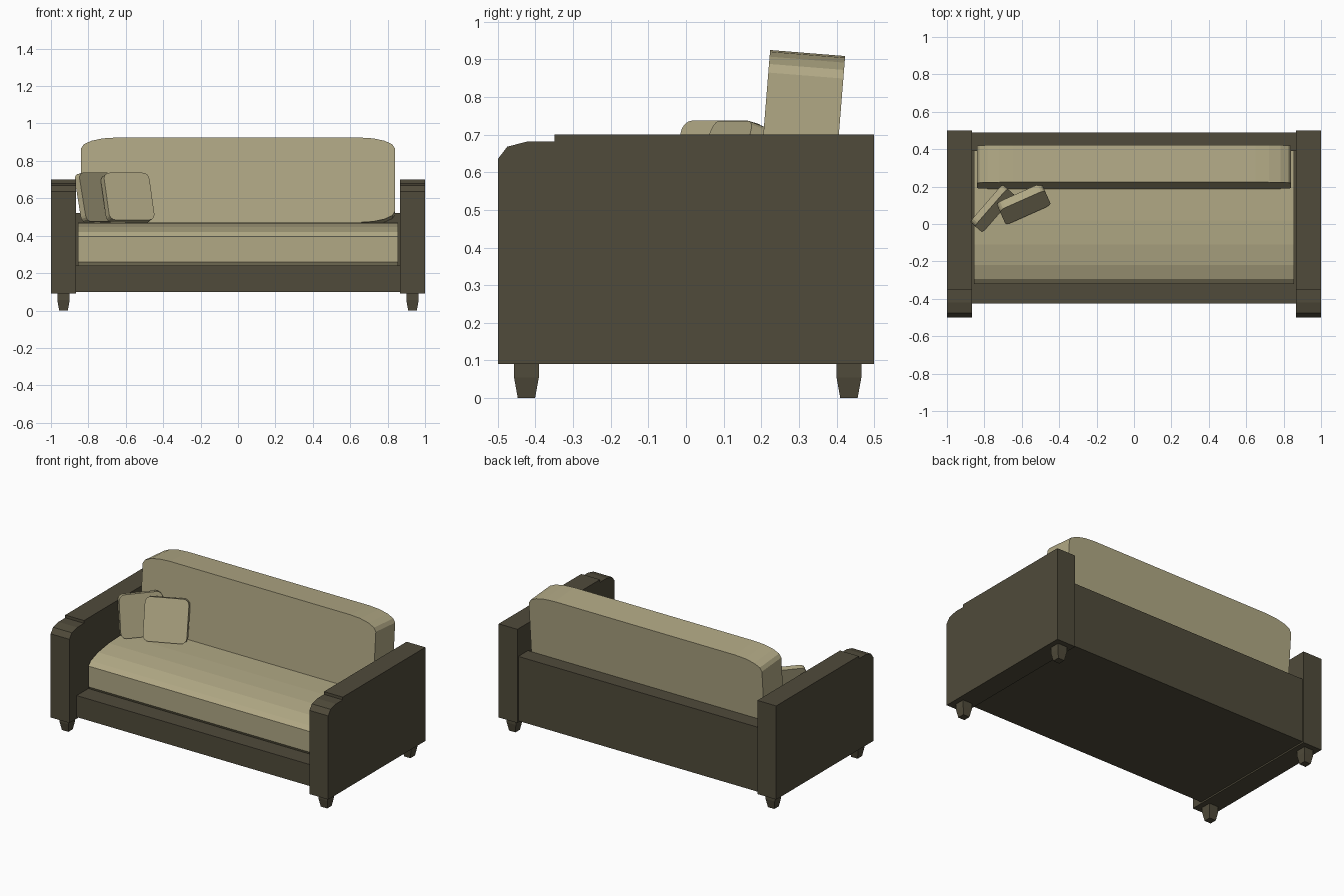
import bpy, bmesh, math
from mathutils import Matrix, Vector

cube = bpy.data.objects.get("Cube")
if cube:
    bpy.data.objects.remove(cube, do_unlink=True)


def material(name, rgb):
    m = bpy.data.materials.new(name)
    m.use_nodes = True
    m.diffuse_color = (*rgb, 1)
    m.node_tree.nodes["Principled BSDF"].inputs["Base Color"].default_value = (*rgb, 1)
    return m


frame_mat = material("dark olive upholstery", (0.080, 0.070, 0.043))
fabric_mat = material("beige fabric", (0.440, 0.395, 0.235))


def finish(name, bm, mat):
    bmesh.ops.recalc_face_normals(bm, faces=bm.faces)
    mesh = bpy.data.meshes.new(name)
    bm.to_mesh(mesh)
    bm.free()
    mesh.materials.append(mat)
    ob = bpy.data.objects.new(name, mesh)
    bpy.context.collection.objects.link(ob)
    return ob


def prism(name, points, axis, start, end, mat):
    """Extrude a closed profile along x (points are y, z) or y (points are x, z)."""
    bm = bmesh.new()
    place = (lambda a, b: (start, a, b)) if axis == "x" else (lambda a, b: (a, start, b))
    face = bm.faces.new([bm.verts.new(place(a, b)) for a, b in points])
    new = bmesh.ops.extrude_face_region(bm, geom=[face])["geom"]
    step = Vector((end - start, 0, 0) if axis == "x" else (0, end - start, 0))
    bmesh.ops.translate(bm, vec=step, verts=[v for v in new if isinstance(v, bmesh.types.BMVert)])
    return finish(name, bm, mat)


def box(name, x, y, z, mat):
    outline = [(y[0], z[0]), (y[1], z[0]), (y[1], z[1]), (y[0], z[1])]
    return prism(name, outline, "x", x[0], x[1], mat)


def rounded(w, h, rx, rz, steps):
    """Rectangle outline with elliptical corners, centred on the origin."""
    pts = []
    for q, (sx, sz) in enumerate([(1, 1), (-1, 1), (-1, -1), (1, -1)]):
        for i in range(steps + 1):
            a = math.pi / 2 * (q + i / steps)
            pts.append((sx * (w / 2 - rx) + rx * math.cos(a),
                        sz * (h / 2 - rz) + rz * math.sin(a)))
    return pts


# Frame: base, back panel
box("base", (-0.87, 0.87), (-0.425, 0.49), (0.10, 0.24), frame_mat)
box("back_panel", (-0.87, 0.87), (0.39, 0.49), (0.24, 0.52), frame_mat)

# Arms with a stepped, softened front top
arm = [(-0.5, 0.09), (0.5, 0.09), (0.5, 0.70), (-0.35, 0.70), (-0.35, 0.682),
       (-0.42, 0.682), (-0.475, 0.668), (-0.5, 0.635)]
for side, s in (("left", 1), ("right", -1)):
    prism(side + "_arm", arm, "x", s * 0.865, s * 1.0, frame_mat)

    # Tapered legs
    for end, y in (("front", -0.424), ("back", 0.433)):
        bm = bmesh.new()
        rings = []
        for r, z in ((0.023, 0), (0.033, 0.055), (0.033, 0.09)):
            rings.append([bm.verts.new((s * 0.933 + a * r, y + b * r, z))
                          for a, b in ((-1, -1), (1, -1), (1, 1), (-1, 1))])
        bm.faces.new(rings[0])
        bm.faces.new(rings[-1])
        for low, high in zip(rings, rings[1:]):
            for i in range(4):
                j = (i + 1) % 4
                bm.faces.new((low[i], low[j], high[j], high[i]))
        finish(f"{end}_{side}_leg", bm, frame_mat)

# Seat cushion, crowned towards the front
seat = [(-0.305, 0.24), (-0.32, 0.26), (-0.32, 0.395), (-0.295, 0.42), (-0.22, 0.447),
        (-0.11, 0.464), (0.02, 0.47), (0.39, 0.47), (0.39, 0.24)]
prism("seat_cushion", seat, "x", -0.855, 0.855, fabric_mat)

# Back cushion, leaning slightly back
back = prism("back_cushion", rounded(1.68, 0.455, 0.19, 0.06, 4), "y", -0.1, 0.1, fabric_mat)
back.matrix_world = Matrix.Translation((0, 0.305, 0.69)) @ Matrix.Rotation(math.radians(-4.6), 4, "X")

# Throw pillows resting in the corner
for name, pos, yaw, lean, thick in (
        ("front_pillow", (-0.59, 0.107, 0.603), 24, -19, 0.045),
        ("rear_pillow", (-0.757, 0.083, 0.603), 49, -12, 0.035)):
    p = prism(name, rounded(0.265, 0.267, 0.035, 0.035, 4), "y", -thick / 2, thick / 2, fabric_mat)
    p.matrix_world = (Matrix.Translation(pos) @ Matrix.Rotation(math.radians(yaw), 4, "Z")
                      @ Matrix.Rotation(math.radians(lean), 4, "X"))
